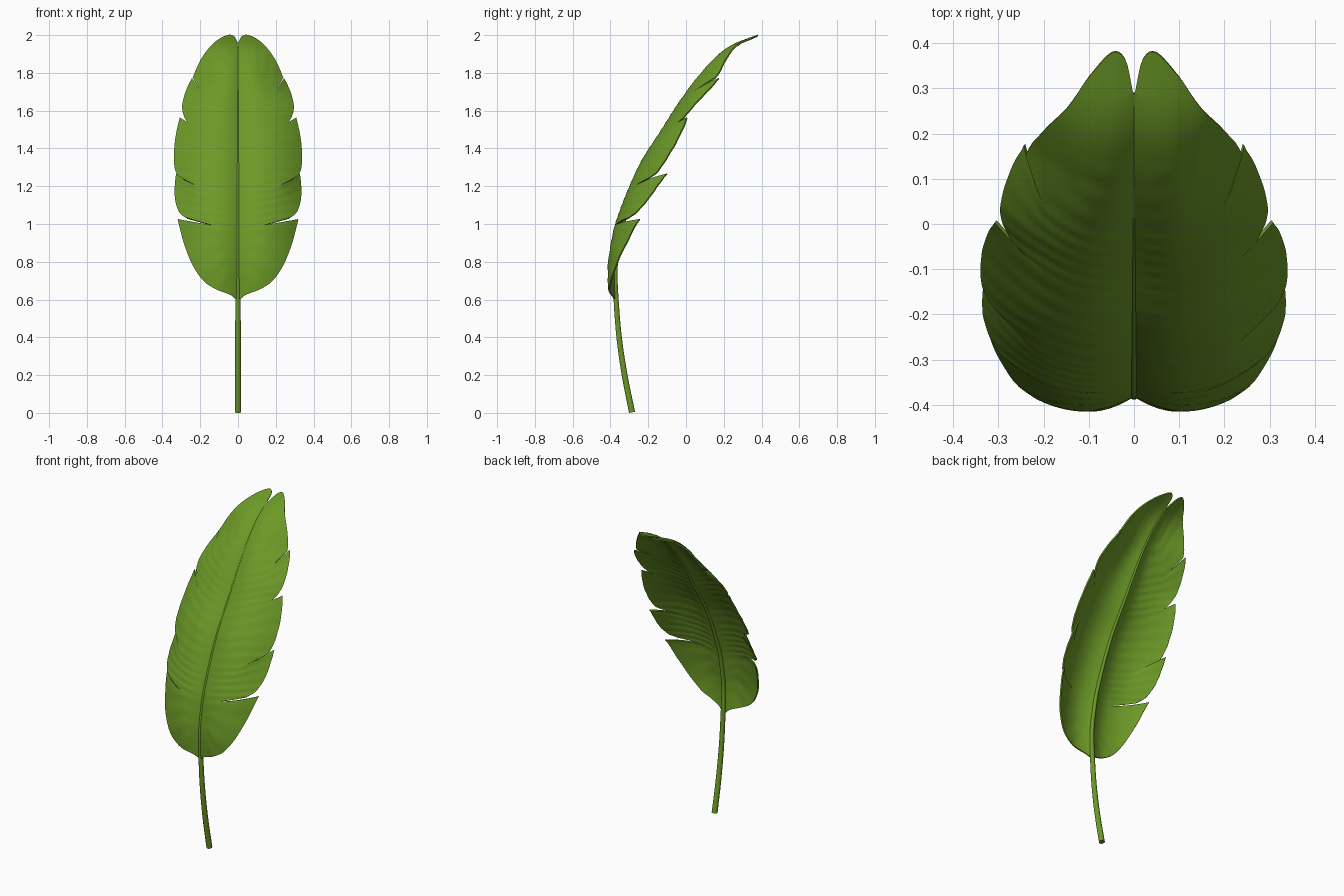
import bpy, bmesh, math
from mathutils import Vector

if "Cube" in bpy.data.objects:
    bpy.data.objects.remove(bpy.data.objects["Cube"])

# One leaf green
green = bpy.data.materials.new("leaf green")
green.use_nodes = True
green.diffuse_color = (0.15, 0.32, 0.02, 1)
green.node_tree.nodes["Principled BSDF"].inputs["Base Color"].default_value = (0.15, 0.32, 0.02, 1)

# Side profile of the leaf: (height, depth)
PROFILE = [(0, -.322), (.2, -.362), (.4, -.391), (.6, -.407), (.75, -.412), (.85, -.402),
           (1.02, -.365), (1.31, -.245), (1.51, -.12), (1.64, -.04), (1.8, .07),
           (1.9, .165), (1.95, .24), (1.98, .315), (2.01, .395)]
# Strength of the backward curl: (height, amount)
CURL = [(.6, .05), (.75, .07), (1, .09), (1.2, .1), (1.5, .105), (1.62, .075), (1.8, .1), (2, .1)]
FOLD = .035


def smooth_value(knots, z):
    """Hermite interpolation through (z, value) knots."""
    n = len(knots)
    i = max(0, min(n - 2, sum(k[0] <= z for k in knots) - 1))

    def slope(j):
        a, b = knots[max(j - 1, 0)], knots[min(j + 1, n - 1)]
        return (b[1] - a[1]) / (b[0] - a[0])
    (z0, y0), (z1, y1) = knots[i], knots[i + 1]
    h = z1 - z0
    t = max(0, min(1, (z - z0) / h))
    return ((2*t**3 - 3*t*t + 1) * y0 + (t**3 - 2*t*t + t) * h * slope(i)
            + (3*t*t - 2*t**3) * y1 + (t**3 - t*t) * h * slope(i + 1))


def along(points, v):
    """Catmull-Rom point at v in 0..1 on an outline."""
    p = [Vector(q) for q in points]
    n = len(p) - 1
    i = min(int(v * n), n - 1)
    t = v * n - i
    a, b, c, d = p[max(i - 1, 0)], p[i], p[i + 1], p[min(i + 2, n)]
    return .5 * (2*b + (c - a) * t + (2*a - 5*b + 4*c - d) * t*t + (3*b - a - 3*c + d) * t**3)


def depth(x, z):
    """Blade surface: creased at the rib, bulging forward, edges curling back."""
    start = .1 * max(0, min(1, (1.8 - z) / .3))
    crease = FOLD * max(0, 1 - x / .11) ** 2
    curl = smooth_value(CURL, z) * (max(0, x - start) / .22) ** 2
    return smooth_value(PROFILE, z) + crease + curl


# Lobe borders: (height on the rib, inner end of the tear)
BORDERS = [(.6, (.008, .603)), (.96, (.135, .992)), (1.16, (.215, 1.2)),
           (1.43, (.2, 1.498)), (1.63, (.2, 1.7)), (1.955, (.003, 1.959))]
# Lobe outlines with the extra flare at the upper tip
LOBES = [
    ([(.016, .606), (.04, .625), (.11, .652), (.18, .697), (.24, .785), (.285, .9), (.317, 1.025)], .03),
    ([(.27, 1.03), (.308, 1.06), (.33, 1.125), (.332, 1.2), (.325, 1.265)], .06),
    ([(.285, 1.235), (.322, 1.265), (.336, 1.32), (.335, 1.4), (.325, 1.48), (.306, 1.562)], 0),
    ([(.25, 1.522), (.28, 1.56), (.294, 1.62), (.275, 1.7), (.242, 1.77)], .02),
    ([(.238, 1.772), (.2, 1.86), (.15, 1.932), (.1, 1.976), (.05, 1.998), (.02, 1.99), (.005, 1.963)], 0),
]

# Blade: rows of vein lines swept from the rib to the outline, lobe by lobe
ROWS, INNER, OUTER = 24, 10, 10
bm = bmesh.new()
for k, (outline, flare) in enumerate(LOBES):
    (rib0, tear0), (rib1, tear1) = BORDERS[k], BORDERS[k + 1]
    grid = []
    for r in range(ROWS + 1):
        v = r / ROWS
        rib = Vector((0, rib0 + (rib1 - rib0) * v))
        mid = Vector(tear0).lerp(Vector(tear1), v)
        edge = along(outline, v)
        ripple = .0012 * math.sin(v * math.tau * 5)
        row = []
        for c in range(INNER + OUTER + 1):
            t = max(0, (c - INNER) / OUTER)
            p = mid.lerp(edge, t) if c > INNER else rib.lerp(mid, c / INNER)
            y = depth(p.x, p.y) + flare * v * v * t * t + ripple * min(1, p.x / .1)
            row.append(bm.verts.new((p.x, y, p.y)))
        grid.append(row)
    for lower, upper in zip(grid, grid[1:]):
        for c in range(INNER + OUTER):
            bm.faces.new((lower[c], lower[c + 1], upper[c + 1], upper[c]))
bmesh.ops.remove_doubles(bm, verts=bm.verts, dist=.0002)
mesh = bpy.data.meshes.new("leaf_blade")
bm.to_mesh(mesh)
bm.free()
blade = bpy.data.objects.new("leaf_blade", mesh)
mirror = blade.modifiers.new("other half", 'MIRROR')
mirror.merge_threshold = .0005
shell = blade.modifiers.new("thickness", 'SOLIDIFY')
shell.thickness = .008
shell.offset = 0

# Stem running on as the tapering midrib
curve = bpy.data.curves.new("stem_and_midrib", 'CURVE')
curve.dimensions = '3D'
curve.bevel_depth = 1
curve.bevel_resolution = 3
curve.use_fill_caps = True
spline = curve.splines.new('POLY')
STEPS = 70
spline.points.add(STEPS)
for i, point in enumerate(spline.points):
    z = .003 + 1.952 * i / STEPS
    point.co = (0, smooth_value(PROFILE, z) + FOLD + .002, z, 1)
    point.radius = .017 - .003 * min(1, z / .6) - .009 * max(0, (z - .6) / 1.36)
stem = bpy.data.objects.new("stem_and_midrib", curve)

# Finish: bake the modifiers and shade
for obj in (blade, stem):
    obj.data.materials.append(green)
    bpy.context.collection.objects.link(obj)
    bpy.ops.object.select_all(action='DESELECT')
    obj.select_set(True)
    bpy.context.view_layer.objects.active = obj
    bpy.ops.object.convert(target='MESH')
    bpy.ops.object.shade_smooth_by_angle(angle=math.radians(40))
